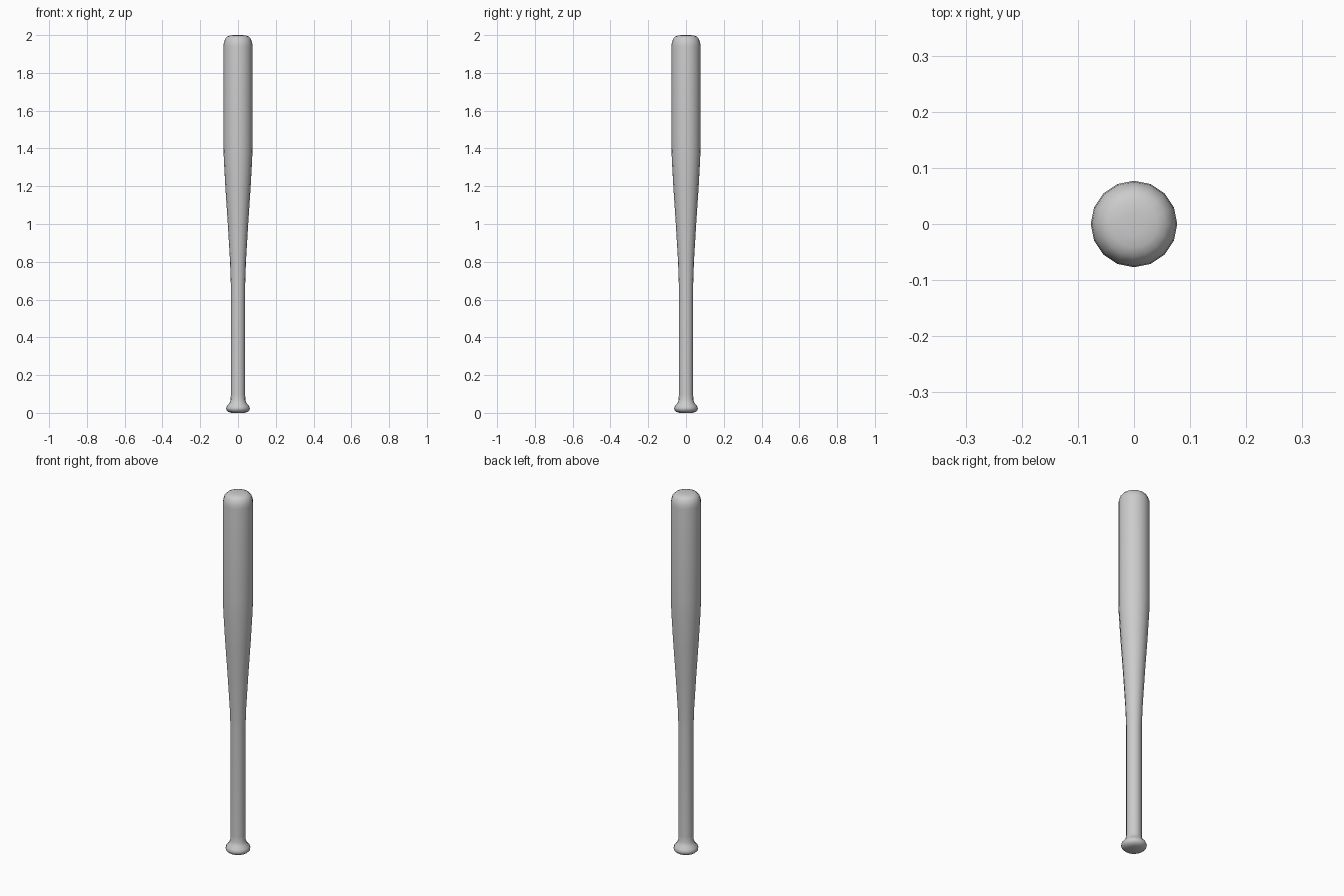
import bpy, bmesh
from math import cos, sin, pi

if "Cube" in bpy.data.objects:
    bpy.data.objects.remove(bpy.data.objects["Cube"])

SIDES = 16


def lathe(name, profile):
    """Revolve (radius, z) points around the z axis; ends are capped."""
    bm = bmesh.new()
    rings = [[bm.verts.new((r * cos(2 * pi * i / SIDES), r * sin(2 * pi * i / SIDES), z))
              for i in range(SIDES)] for r, z in profile]
    for a, b in zip(rings, rings[1:]):
        for i in range(SIDES):
            j = (i + 1) % SIDES
            bm.faces.new((a[i], a[j], b[j], b[i]))
    bm.faces.new(rings[0][::-1])
    bm.faces.new(rings[-1])
    mesh = bpy.data.meshes.new(name)
    bm.to_mesh(mesh)
    bm.free()
    mesh.shade_smooth()
    obj = bpy.data.objects.new(name, mesh)
    bpy.context.collection.objects.link(obj)
    return obj


# Knob, handle, taper, barrel and rounded tip in one continuous profile
knob = [(0.035, 0.0), (0.052, 0.006), (0.061, 0.015), (0.063, 0.025),
        (0.058, 0.037), (0.046, 0.05), (0.039, 0.068)]
handle = [(0.038, 0.1), (0.038, 0.68)]
taper = [(0.042, 0.8), (0.054, 1.0), (0.066, 1.18), (0.075, 1.34)]
barrel = [(0.077, 1.42), (0.077, 1.94)]
tip = [(0.075, 1.96), (0.068, 1.98), (0.057, 1.992), (0.042, 1.998), (0.02, 2.0)]
lathe("baseball_bat", knob + handle + taper + barrel + tip)
